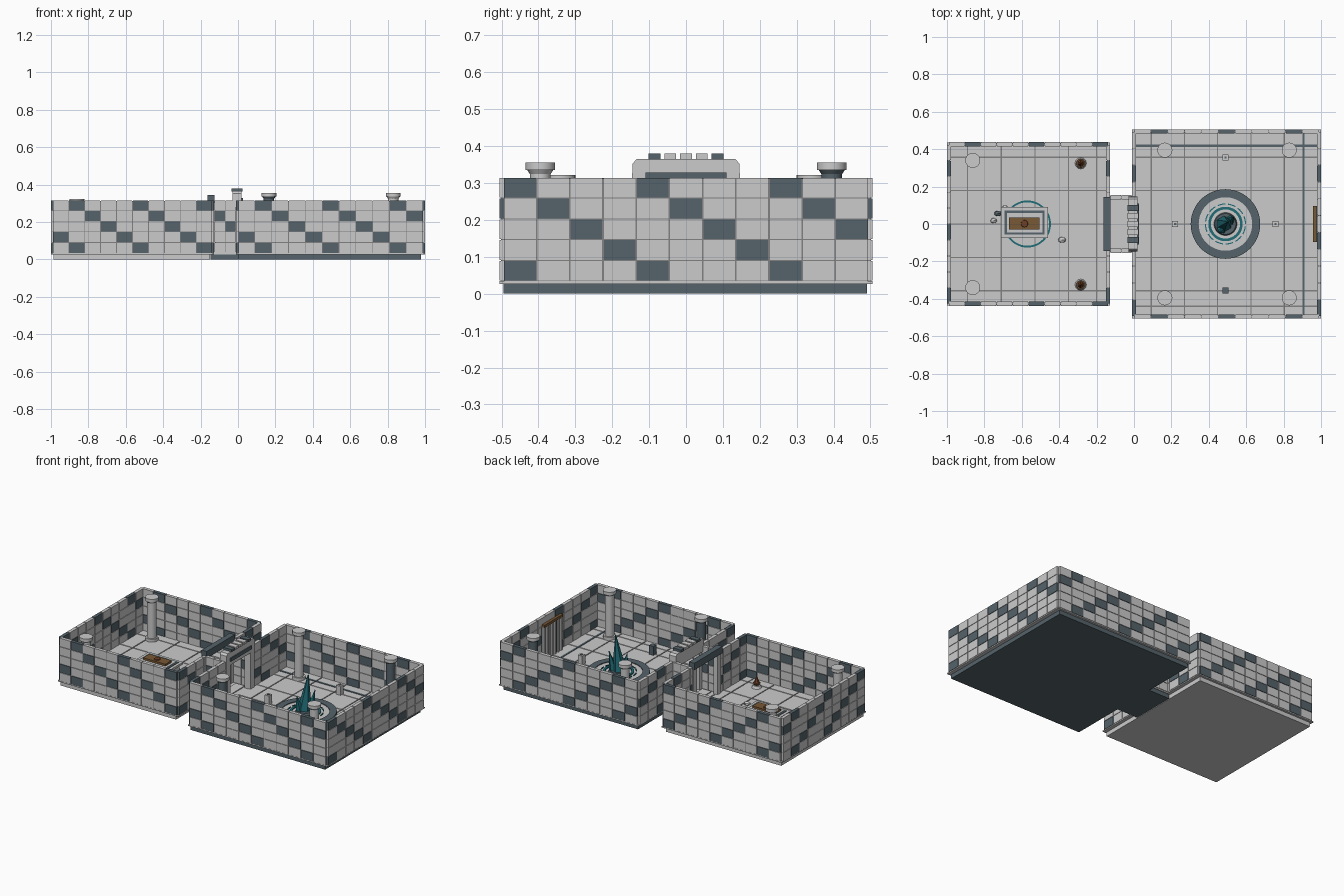
import bpy, bmesh, math
from mathutils import Matrix, Vector

if "Cube" in bpy.data.objects:
    bpy.data.objects.remove(bpy.data.objects["Cube"])

# Palette
def mat(name, r, g, b):
    m = bpy.data.materials.new(name)
    m.diffuse_color = (r, g, b, 1)
    m.use_nodes = True
    m.node_tree.nodes["Principled BSDF"].inputs["Base Color"].default_value = m.diffuse_color
    return m

MATS = [mat("pale stone", .60, .60, .60), mat("slate", .09, .125, .145),
        mat("grout", .22, .22, .22), mat("teal", .015, .15, .18),
        mat("bronze", .19, .10, .035), mat("ember", .16, .05, .02)]
PALE, SLATE, GROUT, TEAL, BRONZE, EMBER = range(6)


class Part:
    """Collects simple solids into one named object."""
    def __init__(self, name):
        self.name, self.bm = name, bmesh.new()

    def paint(self, verts, m):
        for f in {f for v in verts for f in v.link_faces}:
            f.material_index = m

    def box(self, x0, x1, y0, y1, z0, z1, m=PALE):
        M = Matrix.Translation(((x0 + x1) / 2, (y0 + y1) / 2, (z0 + z1) / 2))
        M = M @ Matrix.Diagonal((x1 - x0, y1 - y0, z1 - z0, 1))
        self.paint(bmesh.ops.create_cube(self.bm, size=1, matrix=M)["verts"], m)

    def cone(self, x, y, z0, z1, r0, r1, m=PALE, n=24, lean=(0, 0)):
        vs = bmesh.ops.create_cone(self.bm, cap_ends=True, segments=n, radius1=r0, radius2=r1,
                                   depth=z1 - z0, matrix=Matrix.Translation((x, y, (z0 + z1) / 2)))["verts"]
        self.paint(vs, m)
        for v in vs:
            if v.co.z > (z0 + z1) / 2:
                v.co += Vector((lean[0], lean[1], 0))

    def ring(self, x, y, z0, z1, ri, ro, m, n=48, dashed=False):
        loops = [[self.bm.verts.new((x + r * math.cos(2 * math.pi * i / n), y + r * math.sin(2 * math.pi * i / n), z))
                  for i in range(n)] for r, z in ((ri, z0), (ro, z0), (ro, z1), (ri, z1))]
        for i in range(n):
            if dashed and i % 4 == 3:
                continue
            j = (i + 1) % n
            for k in range(4):
                a, b = loops[k], loops[(k + 1) % 4]
                self.bm.faces.new((a[i], a[j], b[j], b[i])).material_index = m

    def done(self, smooth=False):
        me = bpy.data.meshes.new(self.name)
        bmesh.ops.recalc_face_normals(self.bm, faces=self.bm.faces)
        self.bm.to_mesh(me)
        self.bm.free()
        for m in MATS:
            me.materials.append(m)
        ob = bpy.data.objects.new(self.name, me)
        bpy.context.collection.objects.link(ob)
        if smooth:
            bpy.context.view_layer.objects.active = ob
            ob.select_set(True)
            bpy.ops.object.shade_smooth_by_angle(angle=math.radians(35))
            ob.select_set(False)


Z0, Z1, ROWS, GAP, HALF = .033, .315, 5, .0022, .011

# Tiled wall running along x or y, with a diagonal pattern of slate tiles
def wall(name, axis, at, start, pitch, n, off, door=0):
    p = Part(name)

    def slab(u0, u1, z0, z1, t, m):
        if axis == "x":
            p.box(u0, u1, at - t, at + t, z0, z1, m)
        else:
            p.box(at - t, at + t, u0, u1, z0, z1, m)

    end = start + n * pitch
    for u0, u1 in ([(start, -door), (door, end)] if door else [(start, end)]):
        slab(u0 + .003, u1 - .003, Z0, Z1 - .003, HALF - .004, GROUT)
        for c in range(n):
            a, b = max(u0, start + c * pitch), min(u1, start + (c + 1) * pitch)
            if b - a < .01:
                continue
            for r in range(ROWS):
                top = Z1 - r * (Z1 - Z0) / ROWS
                m = SLATE if (c - r) % 4 == off else PALE
                slab(a + GAP, b - GAP, top - (Z1 - Z0) / ROWS + GAP, top - GAP * .3, HALF, m)
    p.done()

# Room: base, ledge, paved floor and four walls
def room(name, x0, x1, hy, pitch, n, base, xs, ys, doors):
    p = Part(name + "_base")
    p.box(x0 + .004, x1 - .012, -hy, hy - .004, 0, .027, base)
    p.box(x0 - .01, x1 + .01, -hy - .01, hy + .01, .027, .034)
    p.done()
    p = Part(name + "_floor")
    p.box(x0, x1, -hy, hy, .034, .037, GROUT)
    for a, b in zip(xs, xs[1:]):
        for c, d in zip(ys, ys[1:]):
            p.box(a + .003, b - .003, c + .003, d - .003, .036, .041)
    p.done()
    wall(name + "_front_wall", "x", -hy, x0, pitch, n, 1)
    wall(name + "_back_wall", "x", hy, x0, pitch, n, 1)
    wall(name + "_left_wall", "y", x0, -hy, pitch, n, 0, doors[0])
    wall(name + "_right_wall", "y", x1, -hy, pitch, n, 0, doors[1])

room("small_room", -.99, -.138, .4265, .0852, 10, PALE, [-.99, -.89, -.71, -.53, -.35, -.2, -.138],
     [-.426, -.357, -.18, 0, .18, .357, .426], (0, .135))
room("large_room", 0, .99, .495, .09, 11, SLATE, [0, .092, .27, .447, .625, .803, .905, .99],
     [-.495, -.44, -.357, -.18, 0, .18, .357, .42, .495], (.135, 0))

# Dark drainage strips in the large room
p = Part("floor_strips")
p.box(.90, .912, -.485, .485, .04, .044, SLATE)
p.box(.01, .98, .412, .426, .04, .044, SLATE)
p.done()

# Corridor between the rooms
p = Part("corridor_floor")
p.box(-.146, .01, -.145, .145, 0, .027, SLATE)
p.box(-.13, 0, -.15, .15, .027, .038)
p.box(-.10, -.035, -.12, .12, .038, .044)
p.done()
for side, y in (("front", -.143), ("back", .143)):
    wall("corridor_%s_wall" % side, "x", y, -.127, .0585, 2, 3)

# Small room doorway with slate lintel
p = Part("small_doorway")
for s in (-1, 1):
    y = s * .125
    p.box(-.155, -.125, y - .018, y + .018, .036, .302)
p.box(-.162, -.125, -.145, .145, .300, .345, SLATE)
p.done()

# Large room gate: posts, chamfered header and battlements
p = Part("battlement_gate")
for s in (-1, 1):
    y = s * .125
    p.box(-.025, .018, y - .02, y + .02, .036, .29)
outline = [(-.147, .28), (.147, .28), (.145, .352), (.134, .365), (-.134, .365), (-.145, .352)]
f = p.bm.faces.new([p.bm.verts.new((-.03, y, z)) for y, z in outline])
ext = bmesh.ops.extrude_face_region(p.bm, geom=[f], use_keep_orig=True)["geom"]
for v in ext:
    if isinstance(v, bmesh.types.BMVert):
        v.co.x = .02
p.box(.019, .026, -.11, .11, .305, .328, SLATE)
for i in range(-2, 3):
    p.box(-.035, .025, i * .0425 - .016, i * .0425 + .016, .364, .38, SLATE if abs(i) == 2 else PALE)
p.done()

# Columns with wide caps
def column(name, x, y, top, shaft):
    p = Part(name)
    p.cone(x, y, .04, .06, .038, .038, shaft)
    p.cone(x, y, .06, top - .02, .028, .028, shaft)
    p.cone(x, y, top - .032, top - .02, .028, .036, shaft)
    p.cone(x, y, top - .021, top, .04, .04)
    p.done(True)

for x in (.165, .83):
    for y in (-.395, .395):
        column("large_room_column", x, y, .356, SLATE if (x > .5) == (y > 0) else PALE)
for y in (-.34, .34):
    column("small_room_column", -.862, y, .322, PALE)

# Round dais with inlaid rings
p = Part("dais")
cx, cy = .489, 0
p.ring(cx, cy, .04, .066, .143, .186, SLATE)
p.cone(cx, cy, .04, .061, .145, .145, PALE, 48)
p.ring(cx, cy, .06, .065, .104, .110, TEAL, 48, True)
p.ring(cx, cy, .06, .069, .078, .092, TEAL)
p.cone(cx, cy, .06, .075, .062, .056, SLATE)
p.done(True)

# Crystal shards
p = Part("crystal")
p.cone(cx - .008, cy, .07, .30, .044, .003, TEAL, 6, (.02, .012))
p.cone(cx + .022, cy + .018, .07, .20, .028, .002, TEAL, 5, (.02, .02))
p.cone(cx - .02, cy - .025, .07, .17, .028, .002, TEAL, 5, (-.012, -.02))
p.done()

# Pedestals around the dais
for x, y, m in ((.489, .355, PALE), (.22, 0, PALE), (.757, 0, PALE), (.489, -.355, SLATE)):
    p = Part("pedestal")
    p.box(x - .016, x + .016, y - .016, y + .016, .04, .10, m)
    if m == PALE:
        p.box(x - .006, x + .006, y - .006, y + .006, .10, .103, SLATE)
    p.done()

# Barred gate on the far wall
p = Part("portcullis")
p.box(.972, .981, -.095, .095, .04, .262, SLATE)
for i in range(7):
    y = -.087 + i * .029
    p.box(.962, .974, y - .007, y + .007, .04, .262)
p.box(.958, .976, -.097, .097, .258, .275, BRONZE)
p.done()

# Altar with bronze chest and floor circle
p = Part("altar")
p.box(-.695, -.475, -.06, .075, .04, .085)
p.box(-.71, -.46, -.075, .09, .083, .097)
p.box(-.692, -.478, -.057, .072, .096, .100, SLATE)
p.box(-.68, -.49, -.045, .058, .099, .103)
p.box(-.667, -.505, -.03, .035, .10, .116, BRONZE)
p.cone(-.586, .002, .115, .120, .02, .018, EMBER, 12)
p.done()
p = Part("floor_circle")
p.ring(-.57, 0, .04, .045, .116, .126, TEAL)
p.done()

# Braziers
for y in (-.325, .325):
    p = Part("brazier")
    p.cone(-.285, y, .04, .058, .031, .024, PALE, 12)
    p.cone(-.285, y, .058, .072, .016, .024, BRONZE, 10)
    p.cone(-.285, y, .072, .115, .018, .002, EMBER, 6)
    p.done()

# Loose rubble
for x, y, r, m in ((-.75, .018, .018, PALE), (-.69, .09, .014, PALE), (-.728, .056, .02, SLATE), (-.385, -.085, .021, PALE)):
    p = Part("rubble")
    M = Matrix.Translation((x, y, .04 + r * .6)) @ Matrix.Diagonal((1.1, .85, .7, 1))
    p.paint(bmesh.ops.create_icosphere(p.bm, subdivisions=1, radius=r, matrix=M)["verts"], m)
    p.done()
